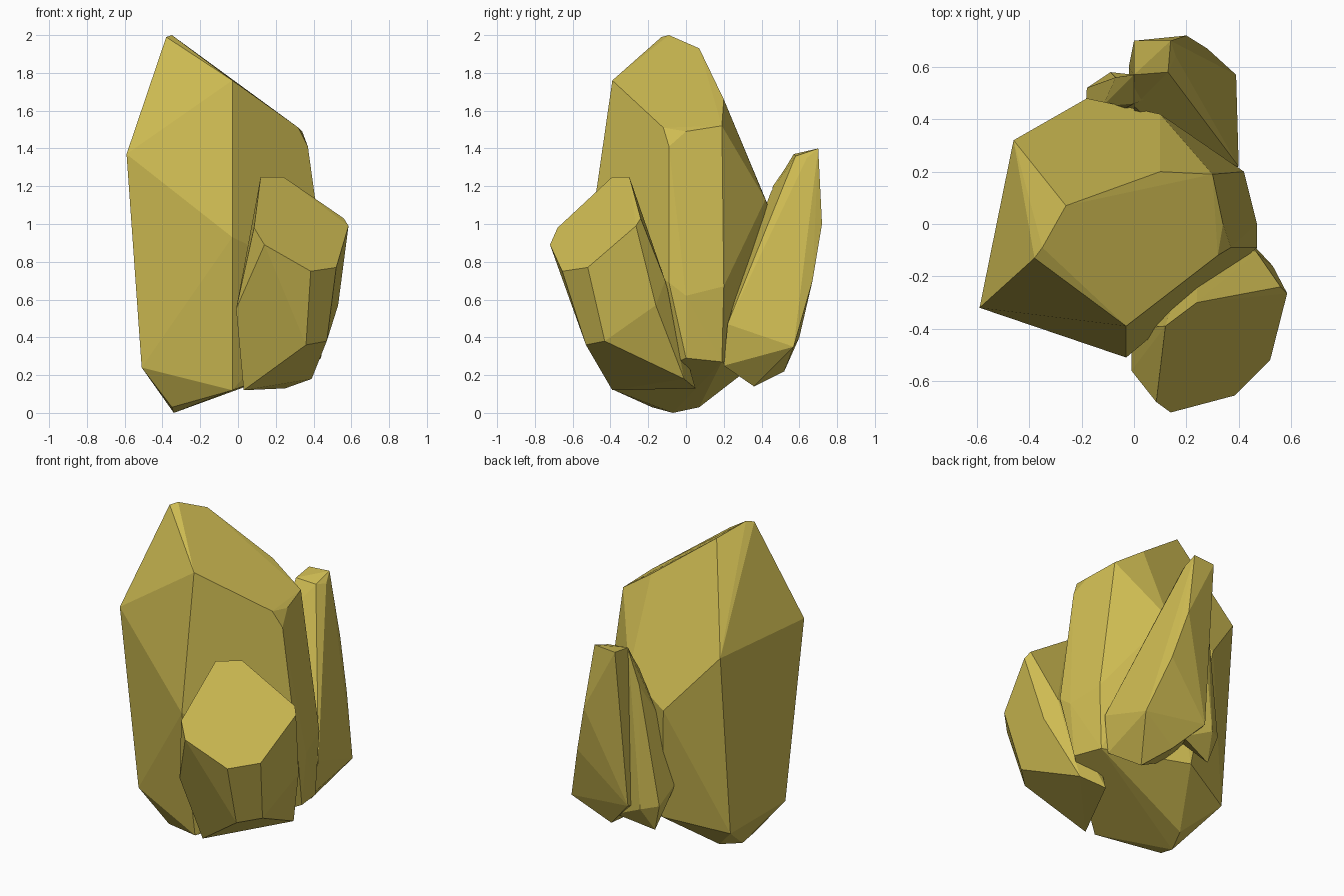
import bpy
import bmesh
import math
from mathutils import Vector

# Remove only the default object
default_object = bpy.data.objects.get("Cube")
if default_object:
    bpy.data.objects.remove(default_object, do_unlink=True)

# One flat mineral colour for every shard
crystal_colour = (0.62, 0.50, 0.085, 1.0)
crystal_material = bpy.data.materials.new("golden_mineral")
crystal_material.use_nodes = True
crystal_material.diffuse_color = crystal_colour
shader = crystal_material.node_tree.nodes["Principled BSDF"]
shader.inputs["Base Color"].default_value = crystal_colour
shader.inputs["Roughness"].default_value = 0.8


def faceted_shard(name, *corner_groups):
    """Wrap the corner groups in one convex, flat-faced solid."""
    mesh_builder = bmesh.new()
    for group in corner_groups:
        for corner in group:
            mesh_builder.verts.new(Vector(corner))
    hull = bmesh.ops.convex_hull(mesh_builder, input=mesh_builder.verts[:])
    leftovers = {item for item in hull["geom_interior"] + hull["geom_unused"]
                 if isinstance(item, bmesh.types.BMVert)}
    bmesh.ops.delete(mesh_builder, geom=list(leftovers), context="VERTS")

    # Join nearly coplanar triangles into broad crystal facets
    bmesh.ops.dissolve_limit(mesh_builder, angle_limit=math.radians(3),
                             verts=mesh_builder.verts[:],
                             edges=mesh_builder.edges[:])
    bmesh.ops.recalc_face_normals(mesh_builder, faces=mesh_builder.faces[:])
    mesh = bpy.data.meshes.new(name)
    mesh_builder.to_mesh(mesh)
    mesh_builder.free()
    mesh.materials.append(crystal_material)
    shard = bpy.data.objects.new(name, mesh)
    bpy.context.collection.objects.link(shard)
    return shard


# Tall shard: slanted tip, broad shoulders, and a cut-off base
tall_tip = [(-.38, -.13, 1.99), (-.35, -.09, 2), (-.26, .07, 1.93),
            (.1, .2, 1.66), (-.03, -.39, 1.76)]
tall_shoulders = [(-.59, -.32, 1.37), (-.46, .32, 1.33), (-.18, .48, .99),
                  (.1, .42, 1.13), (.3, .19, 1.52), (.34, 0, 1.49),
                  (.32, -.12, 1.51), (.37, -.09, 1.41), (-.03, -.51, .93)]
tall_waist = [(.47, -.09, .69), (.47, 0, .62), (.42, .2, .67)]
tall_base = [(-.51, -.25, .24), (-.46, .22, .2), (-.03, -.38, .12),
             (-.34, -.07, 0), (-.35, -.18, .03), (-.28, .07, .03),
             (.44, 0, .29), (.4, .19, .27), (-.1, .38, .27)]
faceted_shard("tall_crystal", tall_tip, tall_shoulders, tall_waist, tall_base)

# Front shard: stubby prism leaning forward with a flat sloping cap
front_cap = [(.12, -.39, 1.25), (.24, -.3, 1.25), (.56, -.24, 1.03),
             (.585, -.265, .99), (.52, -.52, .77), (.385, -.655, .75),
             (.14, -.72, .89), (.085, -.68, .98)]
front_base = [(.53, -.16, .57), (.47, -.11, .7), (-.01, -.56, .55),
              (-.01, -.4, .55), (.36, -.53, .36), (.47, -.43, .38),
              (.39, -.01, .18), (.03, -.39, .12), (.25, .05, .13)]
faceted_shard("front_crystal", front_cap, front_base)

# Rear shard: narrow clipped tip spreading into a wedge
rear_tip = [(0, .57, 1.37), (.13, .58, 1.36), (.16, .64, 1.35),
            (.14, .7, 1.4), (0, .7, 1.39)]
rear_body = [(.2, .72, 1), (.28, .67, .7), (.39, .57, .35),
             (.4, .22, .47), (0, .45, 1.17), (.1, .36, .93)]
rear_base = [(.36, .2, .25), (.25, .36, .14), (.15, .52, .22),
             (-.02, .6, .4), (0, .25, .3)]
faceted_shard("rear_crystal", rear_tip, rear_body, rear_base)

# Side splinter: rough ridge fused to the rear shard
splinter_ridge = [(0, .57, 1.36), (0, .46, 1.2), (-.07, .56, 1.15),
                  (-.12, .45, .94), (-.1, .55, .93), (.1, .5, 1.2)]
splinter_base = [(-.19, .36, .51), (-.18, .52, .41), (-.13, .49, .24),
                 (-.09, .58, .39), (.1, .55, .3), (.1, .4, .4)]
faceted_shard("rear_splinter", splinter_ridge, splinter_base)
